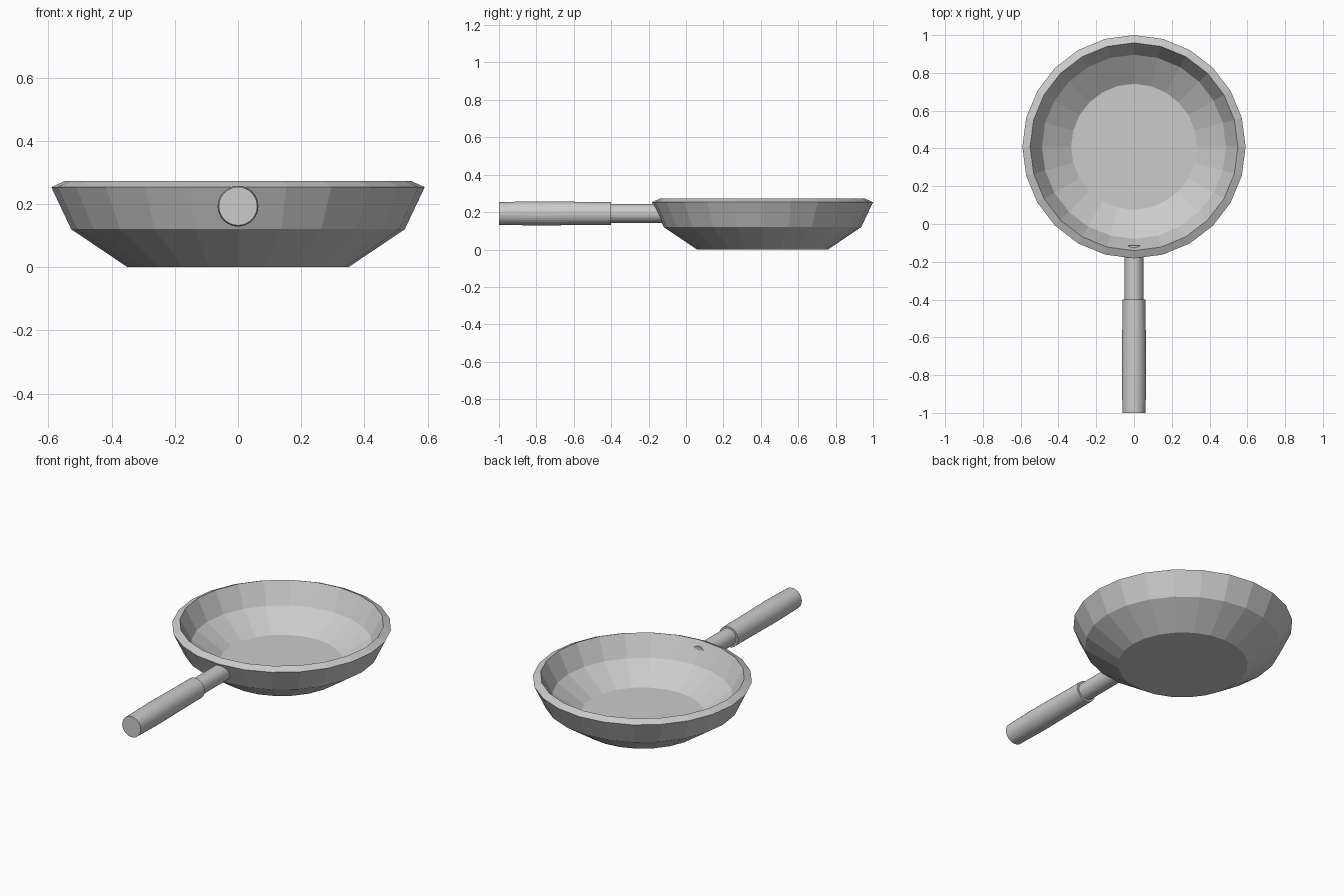
import bpy, bmesh, math
from mathutils import Matrix

if "Cube" in bpy.data.objects:
    bpy.data.objects.remove(bpy.data.objects["Cube"])


def lathe(name, profile, sides, matrix):
    """Spin (radius, height) points around z, closing both ends with flat caps."""
    bm = bmesh.new()
    rings = []
    for r, h in profile:
        rings.append([bm.verts.new((r * math.sin(2 * math.pi * i / sides),
                                    r * math.cos(2 * math.pi * i / sides), h))
                      for i in range(sides)])
    for a, b in zip(rings, rings[1:]):
        for i in range(sides):
            j = (i + 1) % sides
            bm.faces.new((a[i], a[j], b[j], b[i]))
    bm.faces.new(rings[0])
    bm.faces.new(rings[-1])
    bmesh.ops.recalc_face_normals(bm, faces=bm.faces)
    bm.transform(matrix)
    mesh = bpy.data.meshes.new(name)
    bm.to_mesh(mesh)
    bm.free()
    obj = bpy.data.objects.new(name, mesh)
    bpy.context.collection.objects.link(obj)
    return obj


# Pan bowl: outer wall from the base up, over the rim, down to the inner floor
bowl = [(0.35, 0), (0.528, 0.12), (0.591, 0.253), (0.55, 0.272),
        (0.487, 0.15), (0.333, 0.046)]
lathe("pan_bowl", bowl, 24, Matrix.Translation((0, 0.409, 0)))

# Handle parts run along y, so the profile height becomes y
along_y = Matrix.Translation((0, 0, 0.193)) @ Matrix.Rotation(-math.pi / 2, 4, 'X')
lathe("handle_rod", [(0.05, -0.42), (0.05, -0.115)], 32, along_y)

# Grip with a very slight swell toward the end
grip = [(0.061, -1.0), (0.0645, -0.8), (0.0625, -0.6), (0.061, -0.4)]
lathe("handle_grip", grip, 32, along_y)
